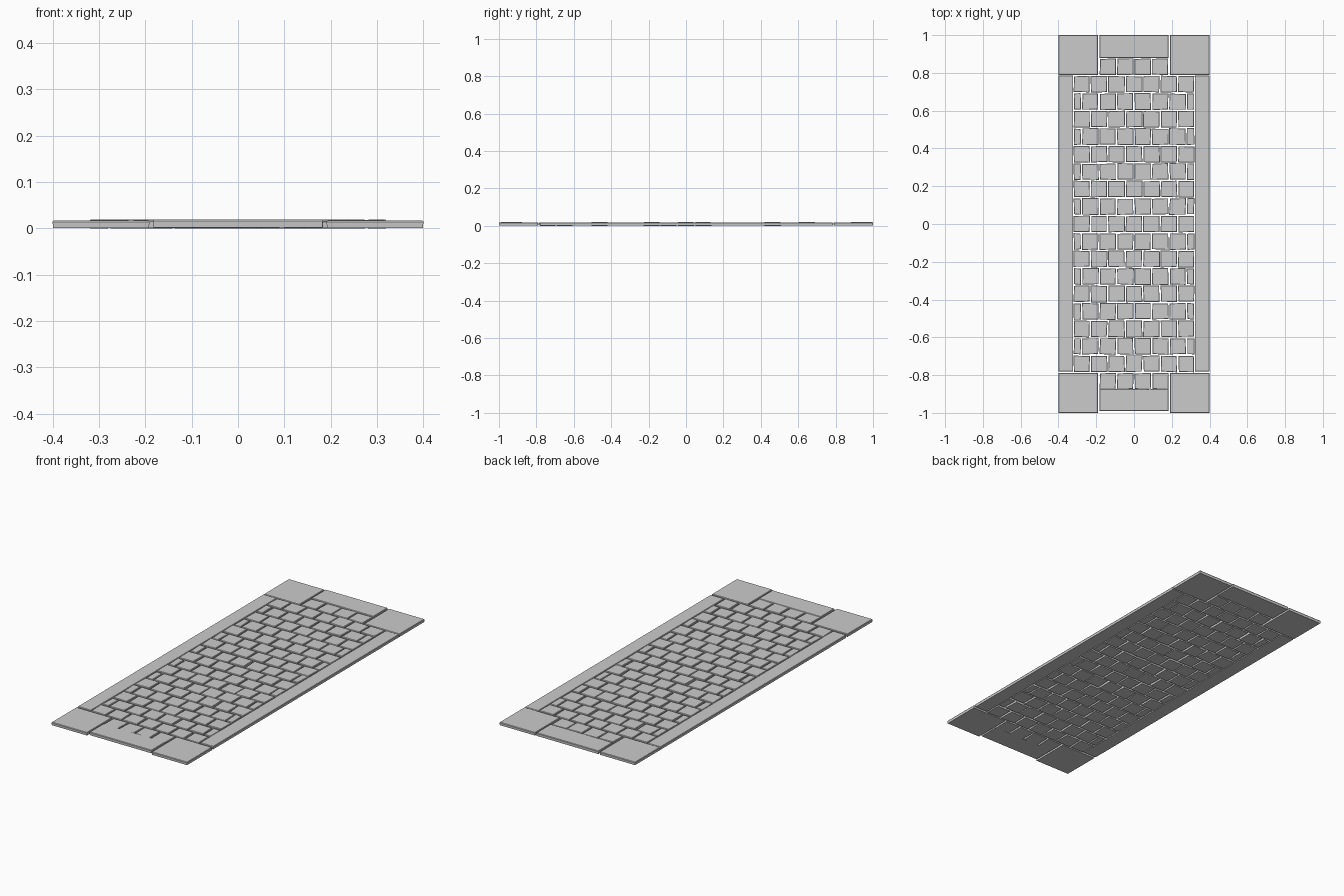
import bpy
import bmesh
import random
from mathutils import Vector

random.seed(4)

cube = bpy.data.objects.get("Cube")
if cube:
    bpy.data.objects.remove(cube, do_unlink=True)

PITCH = 0.0925     # brick spacing along and across the path
HALF_WIDTH = 0.322  # half width of the paved field
GAP = 0.007


def add_stone(bm, x0, x1, y0, y1, z0, z1, jitter=0.0):
    """One slab with slightly uneven corners and a tapered upper edge."""
    cx, cy = (x0 + x1) / 2, (y0 + y1) / 2
    corners = [Vector((x + random.uniform(-jitter, jitter),
                       y + random.uniform(-jitter, jitter)))
               for x, y in ((x0, y0), (x1, y0), (x1, y1), (x0, y1))]
    rings = []
    for z, inset in ((z0, 0.001), (z1 - 0.003, 0.0), (z1, 0.002)):
        ring = []
        for c in corners:
            x = c.x - inset * (1 if c.x > cx else -1)
            y = c.y - inset * (1 if c.y > cy else -1)
            ring.append(bm.verts.new((x, y, z)))
        rings.append(ring)
    bm.faces.new(rings[0][::-1])
    bm.faces.new(rings[-1])
    for low, high in zip(rings, rings[1:]):
        for i in range(4):
            j = (i + 1) % 4
            bm.faces.new((low[i], low[j], high[j], high[i]))


def finish(name, bm):
    mesh = bpy.data.meshes.new(name)
    bm.to_mesh(mesh)
    bm.free()
    obj = bpy.data.objects.new(name, mesh)
    bpy.context.collection.objects.link(obj)


def slab(name, x0, x1, y0, y1, z0, z1):
    bm = bmesh.new()
    add_stone(bm, x0, x1, y0, y1, z0, z1, 0.0)
    finish(name, bm)


# Running-bond paving: alternate rows shift by half a brick
for row in range(-9, 10):
    bm = bmesh.new()
    y = row * PITCH
    shifted = row % 2 != 0
    limit = 2 * PITCH if abs(row) == 9 else HALF_WIDTH
    count = 8 if shifted else 7
    for i in range(count):
        centre = (i - (count - 1) / 2) * PITCH
        x0 = max(centre - PITCH / 2, -limit)
        x1 = min(centre + PITCH / 2, limit)
        if x1 - x0 < 0.02:
            continue
        add_stone(bm, x0 + GAP / 2, x1 - GAP / 2,
                  y - PITCH / 2 + GAP / 2, y + PITCH / 2 - GAP / 2,
                  random.uniform(0, 0.002), random.uniform(0.016, 0.019), 0.0025)
    finish(f"paving_row_{row + 10:02d}", bm)

# Long side borders and corner slabs
for side, s in (("left", 1), ("right", -1)):
    xa, xb = sorted((s * 0.322, s * 0.4))
    slab(f"{side}_border", xa, xb, -0.78, 0.786, 0.001, 0.017)
    for end, e in (("back", 1), ("front", -1)):
        xa, xb = sorted((s * 0.191, s * 0.4))
        ya, yb = sorted((e * 0.79, e * 1.0))
        slab(f"{end}_{side}_corner", xa, xb, ya, yb, 0.001, 0.017)

# End slabs between the corners
slab("back_end_slab", -0.183, 0.183, 0.88, 1.0, 0.002, 0.019)
slab("front_end_slab", -0.183, 0.183, -0.99, -0.874, 0.002, 0.019)
